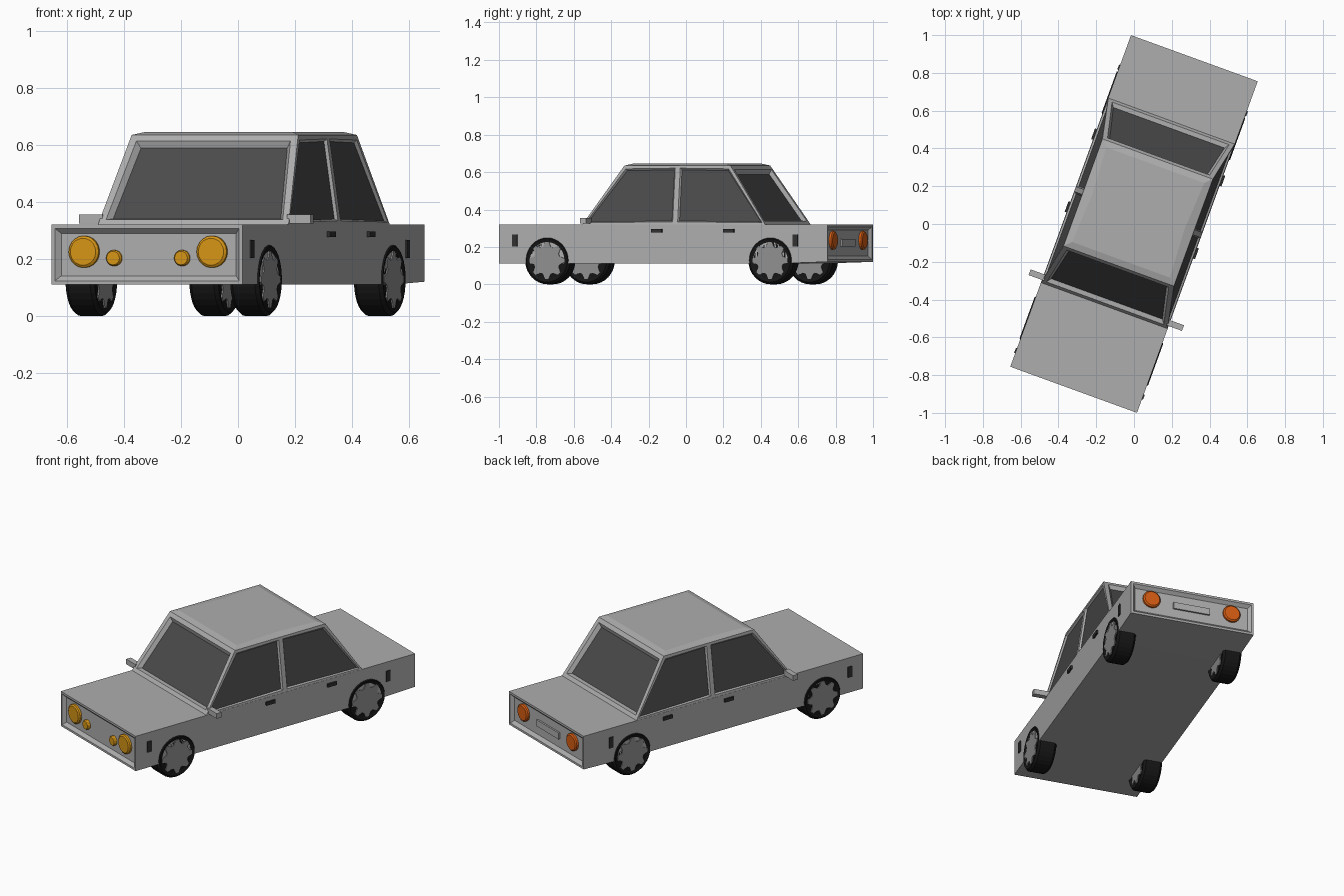
import bpy, bmesh, math
from mathutils import Matrix, Vector

if "Cube" in bpy.data.objects:
    bpy.data.objects.remove(bpy.data.objects["Cube"])

# The car is modelled along y, then every part is turned 20 degrees
TURN = Matrix.Rotation(math.radians(-20), 4, 'Z')


def material(name, r, g, b):
    m = bpy.data.materials.new(name)
    m.diffuse_color = (r, g, b, 1)
    m.use_nodes = True
    m.node_tree.nodes["Principled BSDF"].inputs["Base Color"].default_value = m.diffuse_color
    return m


PAINT = material("grey paint", .42, .42, .42)
GLASS = material("dark glass", .07, .07, .07)
RUBBER = material("black rubber", .008, .008, .008)
TRIM = material("dark trim", .03, .03, .03)
RIM = material("rim grey", .28, .28, .28)
YELLOW = material("headlight yellow", .68, .30, .008)
ORANGE = material("tail light orange", .68, .11, .006)


def finish(name, bm, *mats):
    bmesh.ops.transform(bm, matrix=TURN, verts=bm.verts)
    me = bpy.data.meshes.new(name)
    bm.to_mesh(me)
    bm.free()
    for m in mats:
        me.materials.append(m)
    ob = bpy.data.objects.new(name, me)
    bpy.context.collection.objects.link(ob)
    return ob


def prism(bm, loop_a, loop_b):
    """Closed solid between two matching loops of points."""
    a = [bm.verts.new(p) for p in loop_a]
    b = [bm.verts.new(p) for p in loop_b]
    n = len(a)
    for i in range(n):
        j = (i + 1) % n
        bm.faces.new((a[i], a[j], b[j], b[i]))
    bm.faces.new(a[::-1])
    bm.faces.new(b)
    bmesh.ops.recalc_face_normals(bm, faces=bm.faces)
    bm.normal_update()


def recess(bm, face, frame, reveal, depth, mat=0):
    """Flat frame, sloped reveal and sunken panel."""
    bmesh.ops.inset_individual(bm, faces=[face], thickness=frame)
    bmesh.ops.inset_individual(bm, faces=[face], thickness=reveal, depth=-depth)
    face.material_index = mat


def box(name, mat, x0, x1, y0, y1, z0, z1):
    bm = bmesh.new()
    q = [(x0, y0), (x1, y0), (x1, y1), (x0, y1)]
    prism(bm, [(x, y, z0) for x, y in q], [(x, y, z1) for x, y in q])
    return finish(name, bm, mat)


def lathe(name, mat, profile, segs, origin, axis):
    """Spin (distance along axis, radius) points, capped at both ends."""
    bm = bmesh.new()
    rot = Vector((0, 0, 1)).rotation_difference(Vector(axis)).to_matrix()
    rings = []
    for d, r in profile:
        rings.append([bm.verts.new(Vector(origin) + rot @ Vector((
            r * math.cos(2 * math.pi * i / segs), r * math.sin(2 * math.pi * i / segs), d)))
            for i in range(segs)])
    for a, b in zip(rings, rings[1:]):
        for i in range(segs):
            j = (i + 1) % segs
            bm.faces.new((a[i], a[j], b[j], b[i]))
    bm.faces.new(rings[0][::-1])
    bm.faces.new(rings[-1])
    bmesh.ops.recalc_face_normals(bm, faces=bm.faces)
    return finish(name, bm, mat)


# Lower body: side profile across the width, sunken panels front and rear
W = .357
side = [(-.934, .11), (.61, .11), (.934, .12), (.934, .32), (-.934, .32)]
bm = bmesh.new()
prism(bm, [(-W, y, z) for y, z in side], [(W, y, z) for y, z in side])
for f in [f for f in bm.faces if abs(f.normal.y) > .9]:
    recess(bm, f, .018, .025, .018)
finish("body", bm, PAINT)

# Cabin: tapered, each side split at the middle pillar, sunken windows
MID = .067
base = [(-.356, -.46), (.356, -.46), (.356, MID), (.356, .58), (-.356, .58), (-.356, MID)]
top = [(-.311, -.237), (.311, -.237), (.311, MID), (.311, .366), (-.311, .366), (-.311, MID)]
bm = bmesh.new()
prism(bm, [(x, y, .32) for x, y in base], [(x, y, .635) for x, y in top])
for f in list(bm.faces):
    n = f.normal.copy()
    if n.z > .9:  # crowned roof
        bmesh.ops.inset_individual(bm, faces=[f], thickness=.05, depth=.01)
    elif abs(n.y) > .5:
        recess(bm, f, .035, .022, .02, 1)
    elif abs(n.x) > .5:
        recess(bm, f, .02, .01, .01, 1)
finish("cabin", bm, PAINT, GLASS)

# Wheels: rounded tyre and an eight-spoked rim seen from both sides
R = .128
tyre = [(.258, .098), (.253, .116), (.266, R), (.349, R), (.362, .116), (.357, .098)]
for s, sname in ((-1, "left"), (1, "right")):
    for y, yname in ((-.66, "front"), (.61, "rear")):
        lathe(f"{yname}_{sname}_tyre", RUBBER, tyre, 32, (0, y, R), (s, 0, 0))
        bm = bmesh.new()
        star = []
        for i in range(32):
            r = .1 if i % 4 < 2 else .075
            a = 2 * math.pi * (i - .5) / 32
            star.append((y + r * math.cos(a), R + r * math.sin(a)))
        prism(bm, [(s * .253, p, q) for p, q in star], [(s * .362, p, q) for p, q in star])
        finish(f"{yname}_{sname}_rim", bm, RIM)

# Lamps, mirrors, door handles and side markers on both sides
for s, sname in ((-1, "left"), (1, "right")):
    for name, mat, x, z, r, d in (("headlight", YELLOW, .239, .225, .056, -1),
                                  ("small_headlight", YELLOW, .127, .203, .028, -1),
                                  ("tail_light", ORANGE, .233, .235, .05, 1)):
        lathe(f"{name}_{sname}", mat, [(.9, r), (.928, r), (.934, r * .85)], 20,
              (s * x, 0, z), (0, d, 0))
    box(f"mirror_{sname}", PAINT, s * .345, s * .432, -.445, -.413, .324, .355)
    for y, name in ((-.035, "front"), (.375, "rear")):
        box(f"{name}_handle_{sname}", TRIM, s * .35, s * .367, y - .03, y + .03, .276, .296)
    for y, name in ((-.844, "front"), (.752, "rear")):
        box(f"{name}_marker_{sname}", TRIM, s * .35, s * .363, y - .014, y + .014, .203, .267)

# Rear plate
box("rear_plate", PAINT, -.105, .105, .905, .926, .203, .242)
